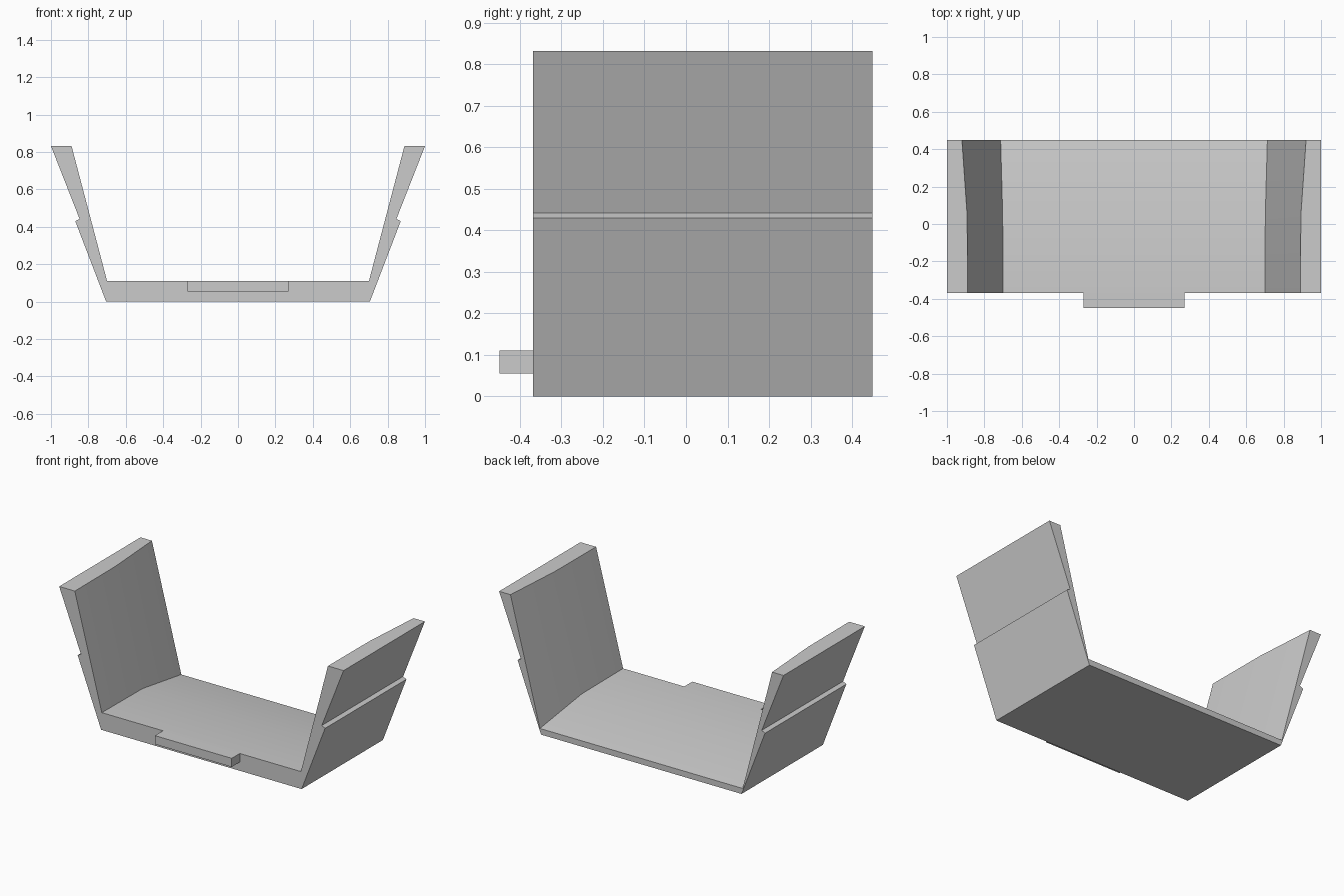
import bpy
import bmesh

cube = bpy.data.objects.get("Cube")
if cube:
    bpy.data.objects.remove(cube, do_unlink=True)

grey = bpy.data.materials.new("plain grey")
grey.use_nodes = True
grey.diffuse_color = (0.6, 0.6, 0.6, 1)
grey.node_tree.nodes["Principled BSDF"].inputs["Base Color"].default_value = (0.6, 0.6, 0.6, 1)


def loft(name, sections):
    """Skin matching closed cross-sections, given as (y, [(x, z), ...])."""
    bm = bmesh.new()
    rings = [[bm.verts.new((x, y, z)) for x, z in pts] for y, pts in sections]
    for a, b in zip(rings, rings[1:]):
        for i in range(len(a)):
            j = (i + 1) % len(a)
            bm.faces.new((a[i], a[j], b[j], b[i]))
    bm.faces.new(rings[0])
    bm.faces.new(rings[-1])
    bmesh.ops.recalc_face_normals(bm, faces=bm.faces)
    mesh = bpy.data.meshes.new(name)
    bm.to_mesh(mesh)
    bm.free()
    mesh.materials.append(grey)
    obj = bpy.data.objects.new(name, mesh)
    bpy.context.collection.objects.link(obj)
    return obj


def channel(floor_x, floor_z, rim_x):
    """Symmetric channel outline with a stepped outer wall."""
    half = [(0.705, 0), (0.87, 0.43), (0.847, 0.442), (1, 0.832),
            (rim_x, 0.832), (floor_x, floor_z)]
    return half + [(-x, z) for x, z in reversed(half)]


# Channel with side walls; floor and walls thin toward the back
tray = loft("channel_body", [
    (-0.368, channel(0.70, 0.11, 0.89)),
    (0.045, channel(0.702, 0.105, 0.892)),
    (0.449, channel(0.713, 0.037, 0.92)),
])

# Small tab on the front edge, flush with the floor
tab_outline = [(-0.27, 0.055), (0.27, 0.055), (0.27, 0.11), (-0.27, 0.11)]
loft("front_tab", [(-0.449, tab_outline), (-0.368, tab_outline)])

# Soften only the shallow bend in the inner surfaces
bpy.ops.object.select_all(action="DESELECT")
tray.select_set(True)
bpy.context.view_layer.objects.active = tray
bpy.ops.object.shade_smooth_by_angle(angle=0.52)
